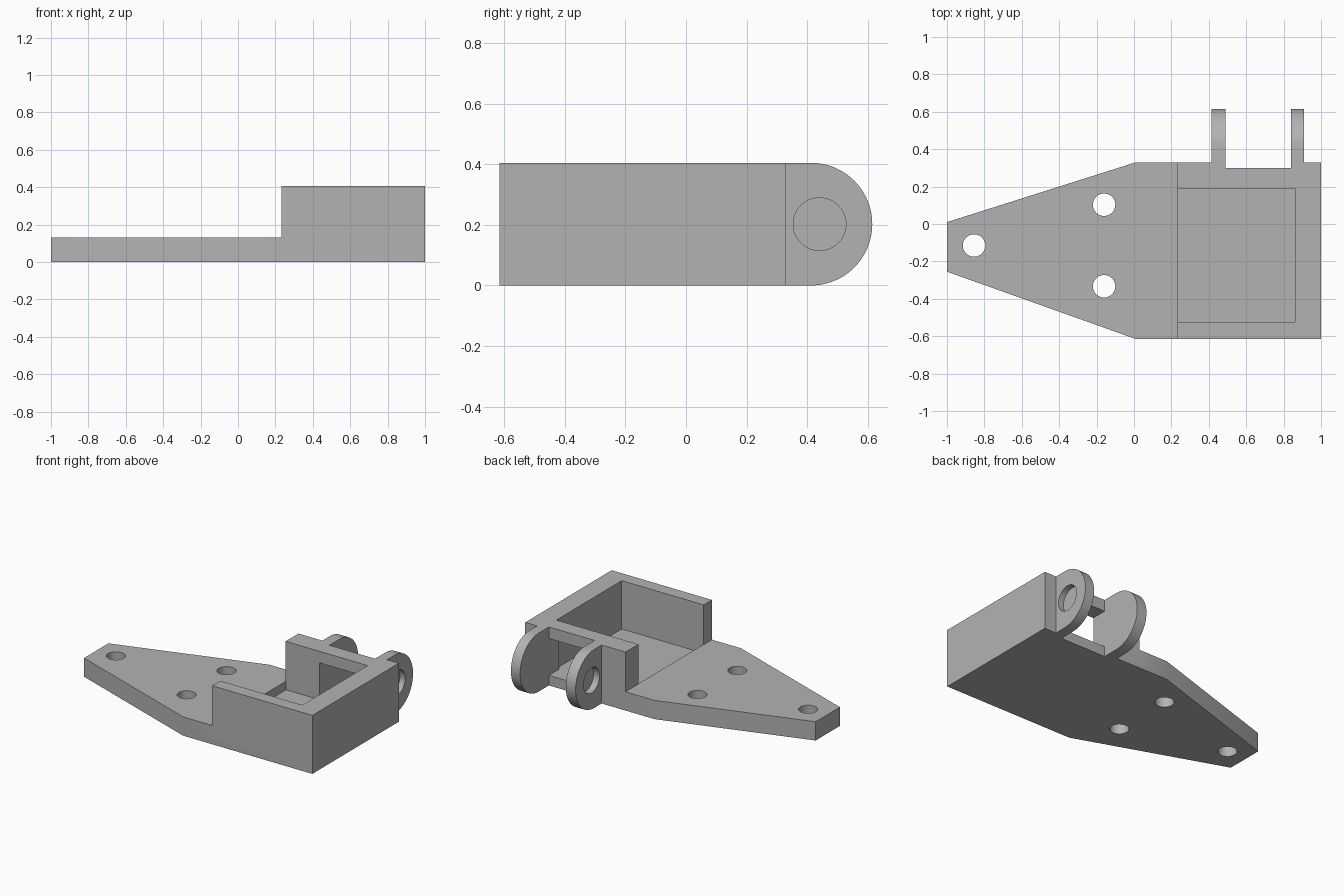
import bpy
from math import cos, sin, pi

if "Cube" in bpy.data.objects:
    bpy.data.objects.remove(bpy.data.objects["Cube"])

grey = bpy.data.materials.new("plain grey")
grey.use_nodes = True
grey.diffuse_color = (0.45, 0.45, 0.45, 1)
grey.node_tree.nodes["Principled BSDF"].inputs["Base Color"].default_value = (0.45, 0.45, 0.45, 1)


def prism(name, outline, low, high, axis="z"):
    """Extrude a closed outline along z (x, y points) or along x (y, z points)."""
    place = (lambda p, h: (p[0], p[1], h)) if axis == "z" else (lambda p, h: (h, p[0], p[1]))
    n = len(outline)
    verts = [place(p, h) for h in (low, high) for p in outline]
    faces = [tuple(reversed(range(n))), tuple(range(n, 2 * n))]
    faces += [(i, (i + 1) % n, n + (i + 1) % n, n + i) for i in range(n)]
    mesh = bpy.data.meshes.new(name)
    mesh.from_pydata(verts, [], faces)
    mesh.materials.append(grey)
    obj = bpy.data.objects.new(name, mesh)
    bpy.context.collection.objects.link(obj)
    return obj


def box(name, x0, x1, y0, y1, z0, z1):
    return prism(name, [(x0, y0), (x1, y0), (x1, y1), (x0, y1)], z0, z1)


def arc(cx, cy, r, start=0, sweep=2 * pi, n=48):
    return [(cx + r * cos(start + sweep * i / n), cy + r * sin(start + sweep * i / n)) for i in range(n)]


def boolean(target, tool, operation="DIFFERENCE"):
    mod = target.modifiers.new(tool.name, "BOOLEAN")
    mod.operation = operation
    mod.solver = "EXACT"
    mod.object = tool
    bpy.context.view_layer.objects.active = target
    bpy.ops.object.modifier_apply(modifier=mod.name)
    bpy.data.objects.remove(tool)


BACK, FRONT, TOP, PLATE, FLOOR = 0.33, -0.615, 0.405, 0.13, 0.07

# Tapered mounting plate and raised housing
bracket = prism("bracket_body", [(-1, -0.255), (0.01, FRONT), (1, FRONT), (1, BACK), (0.01, BACK), (-1, 0.01)], 0, PLATE)
boolean(bracket, box("housing", 0.232, 1, FRONT, BACK, 0.05, TOP), "UNION")

# Open pocket: cut above the plate and sunk slightly into it
boolean(bracket, box("pocket", 0.235, 0.86, -0.525, 0.19, FLOOR, 1))
boolean(bracket, box("pocket_mouth", 0.1, 0.4, -0.525, 0.19, PLATE, 1))

# Relief and window between the hinge lugs
boolean(bracket, box("relief", 0.49, 0.84, 0.3, 0.5, -1, 1))
boolean(bracket, box("window", 0.49, 0.84, 0.1, 0.5, FLOOR, TOP - 0.08))

# Screw holes
for x, y in [(-0.855, -0.115), (-0.16, 0.103), (-0.16, -0.333)]:
    boolean(bracket, prism("screw_hole", arc(x, y, 0.06), -1, 1))

# Rounded hinge lugs, each with a blind socket on its outer side
r = TOP / 2
for name, x0, x1, s0, s1 in [("right_lug", 0.415, 0.49, 0.3, 0.46), ("left_lug", 0.84, 0.91, 0.87, 1.2)]:
    outline = [(0.3, 0)] + arc(0.615 - r, r, r, -pi / 2, pi, 40) + [(0.615 - r, TOP), (0.3, TOP)]
    lug = prism(name, outline, x0, x1, "x")
    boolean(lug, prism("socket", arc(0.441, r, 0.087), s0, s1, "x"))
    boolean(bracket, lug, "UNION")

bpy.ops.object.select_all(action="DESELECT")
bracket.select_set(True)
bpy.context.view_layer.objects.active = bracket
bpy.ops.object.shade_smooth_by_angle(angle=pi / 6)
